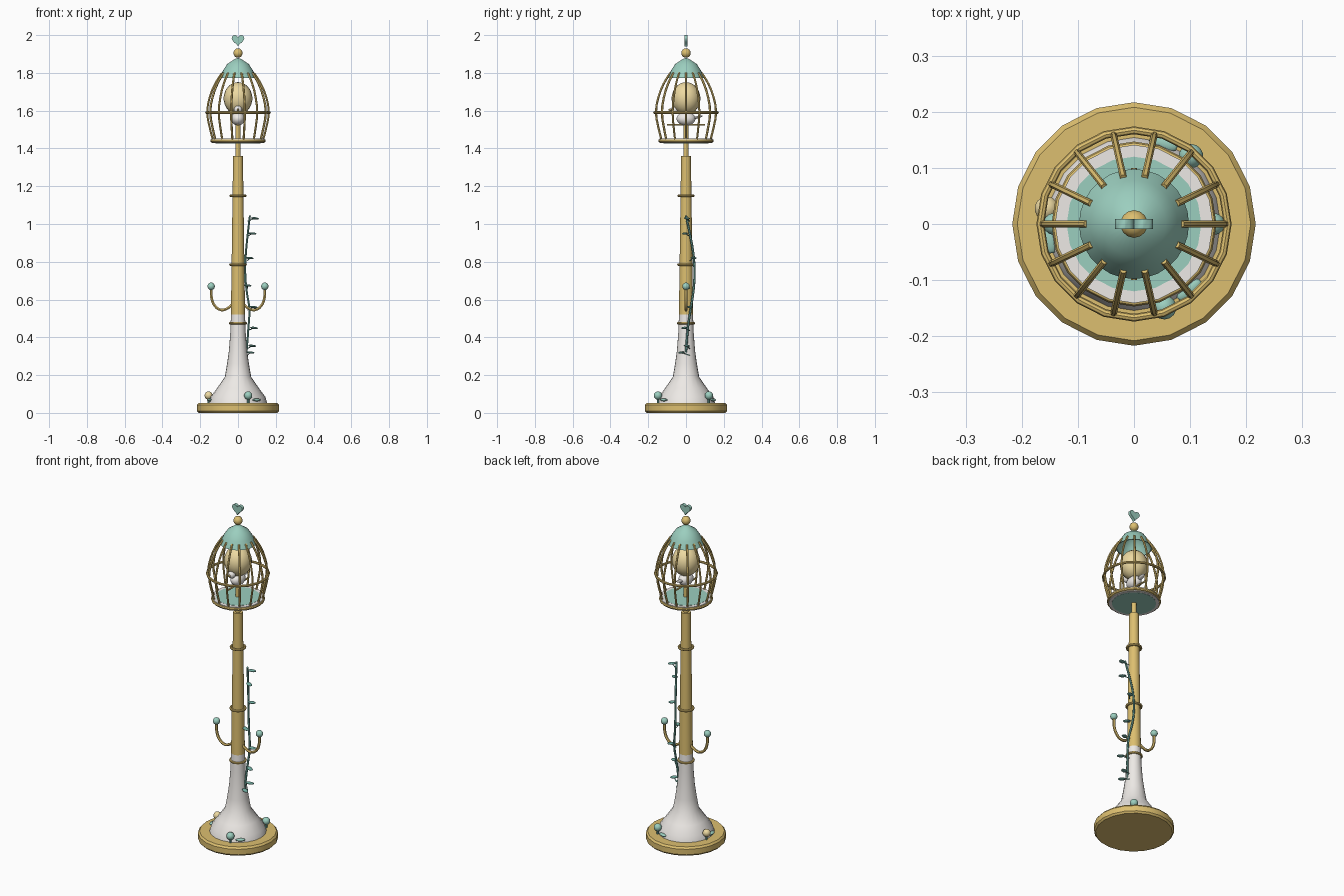
import bpy, bmesh
from math import sin, cos, pi, radians
from mathutils import Vector

if "Cube" in bpy.data.objects:
    bpy.data.objects.remove(bpy.data.objects["Cube"])

def material(name, c):
    m = bpy.data.materials.new(name)
    m.diffuse_color = (*c, 1)
    m.use_nodes = True
    m.node_tree.nodes["Principled BSDF"].inputs["Base Color"].default_value = m.diffuse_color
    return m

GOLD = material("gold", (0.72, 0.52, 0.16))
TEAL = material("teal", (0.33, 0.62, 0.52))
VINE = material("vine_green", (0.17, 0.42, 0.36))
WHITE = material("white", (0.85, 0.82, 0.79))
GLOW = material("glow", (0.85, 0.70, 0.36))

def finish(o, name, mat):
    o.name = name
    o.data.materials.clear()
    o.data.materials.append(mat)
    return o

def from_bmesh(bm, name, mat):
    bmesh.ops.recalc_face_normals(bm, faces=bm.faces)
    me = bpy.data.meshes.new(name)
    bm.to_mesh(me)
    bm.free()
    o = bpy.data.objects.new(name, me)
    bpy.context.collection.objects.link(o)
    return finish(o, name, mat)

def lathe(name, profile, mat, sides=20):
    """Revolve (radius, height) points about z; a radius of 0 closes the end."""
    bm = bmesh.new()
    vs = [bm.verts.new((r, 0, z)) for r, z in profile]
    es = [bm.edges.new(p) for p in zip(vs, vs[1:])]
    bmesh.ops.spin(bm, geom=vs + es, cent=(0, 0, 0), axis=(0, 0, 1),
                   angle=2 * pi, steps=sides, use_merge=True)
    bmesh.ops.remove_doubles(bm, verts=bm.verts, dist=1e-5)
    return from_bmesh(bm, name, mat)

def ball(name, loc, size, mat, rot=(0, 0, 0), seg=14):
    bpy.ops.mesh.primitive_uv_sphere_add(segments=seg, ring_count=max(6, seg * 2 // 3),
                                         radius=1, location=loc, rotation=rot)
    o = bpy.context.object
    o.scale = size if isinstance(size, tuple) else (size,) * 3
    return finish(o, name, mat)

def ring(name, r, z, minor, mat, seg=20):
    bpy.ops.mesh.primitive_torus_add(major_radius=r, minor_radius=minor, major_segments=seg,
                                     minor_segments=8, location=(0, 0, z))
    return finish(bpy.context.object, name, mat)

def tube(name, pts, r, mat, res=3):
    cu = bpy.data.curves.new(name, 'CURVE')
    cu.dimensions = '3D'
    cu.bevel_depth, cu.bevel_resolution, cu.use_fill_caps = r, 1, True
    cu.resolution_u = res
    sp = cu.splines.new('BEZIER')
    sp.bezier_points.add(len(pts) - 1)
    for b, p in zip(sp.bezier_points, pts):
        b.co = p
        b.handle_left_type = b.handle_right_type = 'AUTO'
    o = bpy.data.objects.new(name, cu)
    bpy.context.collection.objects.link(o)
    bpy.ops.object.select_all(action='DESELECT')
    o.select_set(True)
    bpy.context.view_layer.objects.active = o
    bpy.ops.object.convert(target='MESH')
    return finish(bpy.context.object, name, mat)

# Base and post
lathe("base_plate", [(0, 0), (.208, 0), (.217, .01), (.217, .042), (.208, .053), (0, .053)], GOLD)
lathe("flared_foot", [(0, .05), (.155, .05), (.145, .085), (.11, .132), (.07, .19), (.058, .26),
                      (.048, .33), (.041, .42), (.037, .525), (0, .525)], WHITE)
lathe("pole", [(0, .52), (.0375, .52), (.026, 1.36), (0, 1.36)], GOLD)
lathe("neck", [(0, 1.35), (.014, 1.35), (.013, 1.54), (0, 1.54)], GOLD, 12)
for i, (z, r) in enumerate([(.475, .041), (.785, .040), (1.15, .038)]):
    ring(f"pole_ring_{i + 1}", r, z, .007, GOLD)

# Side hooks with ball ends
for s, side in ((-1, "left"), (1, "right")):
    path = [(.028, .575), (.058, .552), (.09, .545), (.123, .567), (.14, .61), (.142, .66)]
    tube(f"hook_{side}", [(s * x, 0, z) for x, z in path], .008, GOLD)
    ball(f"hook_ball_{side}", (s * .142, 0, .67), .02, TEAL)

# Cage floor, bars and rings
lathe("cage_floor_rim", [(.118, 1.428), (.137, 1.428), (.141, 1.452), (.118, 1.452),
                         (.118, 1.428)], WHITE)
lathe("cage_floor", [(0, 1.427), (.12, 1.427), (.12, 1.453), (0, 1.453)], TEAL)
ring("cage_bottom_ring", .138, 1.44, .009, GOLD)
ring("cage_middle_ring", .167, 1.59, .007, GOLD)
BAR = [(.133, 1.445), (.152, 1.52), (.163, 1.59), (.15, 1.67), (.12, 1.745), (.085, 1.80)]
for i in range(14):
    a = 2 * pi * i / 14
    tube(f"cage_bar_{i + 1}", [(r * cos(a), r * sin(a), z) for r, z in BAR], .006, GOLD, 2)

# Roof shell, finial and heart
lathe("roof", [(0, 1.88), (.02, 1.872), (.057, 1.847), (.078, 1.815), (.098, 1.772),
               (.092, 1.772), (.072, 1.812), (.052, 1.838), (.018, 1.862), (0, 1.866)], TEAL, 28)
ball("finial_ball", (0, 0, 1.905), .025, GOLD)
bm = bmesh.new()
outline = []
for i in range(28):
    t = 2 * pi * i / 28
    h = 13 * cos(t) - 5 * cos(2 * t) - 2 * cos(3 * t) - cos(4 * t)
    outline.append(bm.verts.new((.0021 * 16 * sin(t) ** 3, -.009, 1.975 + .0021 * h)))
face = bm.faces.new(outline)
ext = bmesh.ops.extrude_face_region(bm, geom=[face], use_keep_orig=True)
bmesh.ops.translate(bm, vec=(0, .018, 0),
                    verts=[v for v in ext["geom"] if isinstance(v, bmesh.types.BMVert)])
heart = from_bmesh(bm, "heart", TEAL)
bev = heart.modifiers.new("round", 'BEVEL')
bev.width, bev.segments = .003, 2

# Lamp globe and bird on its perch
ball("lamp_globe", (0, 0, 1.665), (.076, .076, .086), GLOW, seg=20)
tube("perch", [(0, -.1, 1.525), (0, 0, 1.525), (0, .1, 1.525)], .005, GOLD)
ball("bird_body", (0, 0, 1.557), (.037, .05, .036), WHITE)
ball("bird_head", (0, -.058, 1.605), .022, WHITE)
ball("bird_beak", (0, -.082, 1.605), (.006, .012, .006), GOLD, seg=8)
ball("bird_tail", (0, .06, 1.565), (.014, .03, .007), WHITE, (radians(15), 0, 0), 10)

# Climbing vine and its leaves
tube("vine", [(.063, 0, 1.045), (.052, .02, .95), (.042, .038, .85), (.038, .045, .75),
              (.045, .04, .65), (.06, .025, .55), (.055, .01, .45), (.045, 0, .32)], .006, VINE)
LEAVES = [(.09, .005, 1.03), (.077, -.005, .95), (.062, .04, .82), (.05, .0, .675),
          (.083, .02, .56), (.085, -.01, .45), (.075, .005, .355), (.065, -.025, .32)]
for i, p in enumerate(LEAVES):
    turn = (-1) ** i * .45
    ball(f"vine_leaf_{i + 1}", p, (.023, .014, .006), VINE, (0, .1, turn), 10)
    tube(f"leaf_stem_{i + 1}", [(.05, .02, p[2] - .015), p], .0025, VINE, 1)

# Buds and leaves around the foot
for i, mat in enumerate((TEAL, GLOW, TEAL)):
    a, b = radians(50 + 120 * i), radians(70 + 120 * i)
    ball(f"foot_bud_{i + 1}", (.158 * cos(a), .158 * sin(a), .092), .022, mat)
    lathe(f"bud_stem_{i + 1}", [(0, .05), (.006, .05), (.006, .08), (0, .08)], VINE,
          8).location = (.158 * cos(a), .158 * sin(a), 0)
    ball(f"foot_leaf_{i + 1}", (.153 * cos(b), .153 * sin(b), .069), (.027, .013, .008),
         TEAL, (0, 0, b + pi / 2), 10)

# Smooth shading with sharp edges kept
bpy.ops.object.select_all(action='SELECT')
bpy.context.view_layer.objects.active = heart
bpy.ops.object.shade_smooth_by_angle(angle=radians(35))
